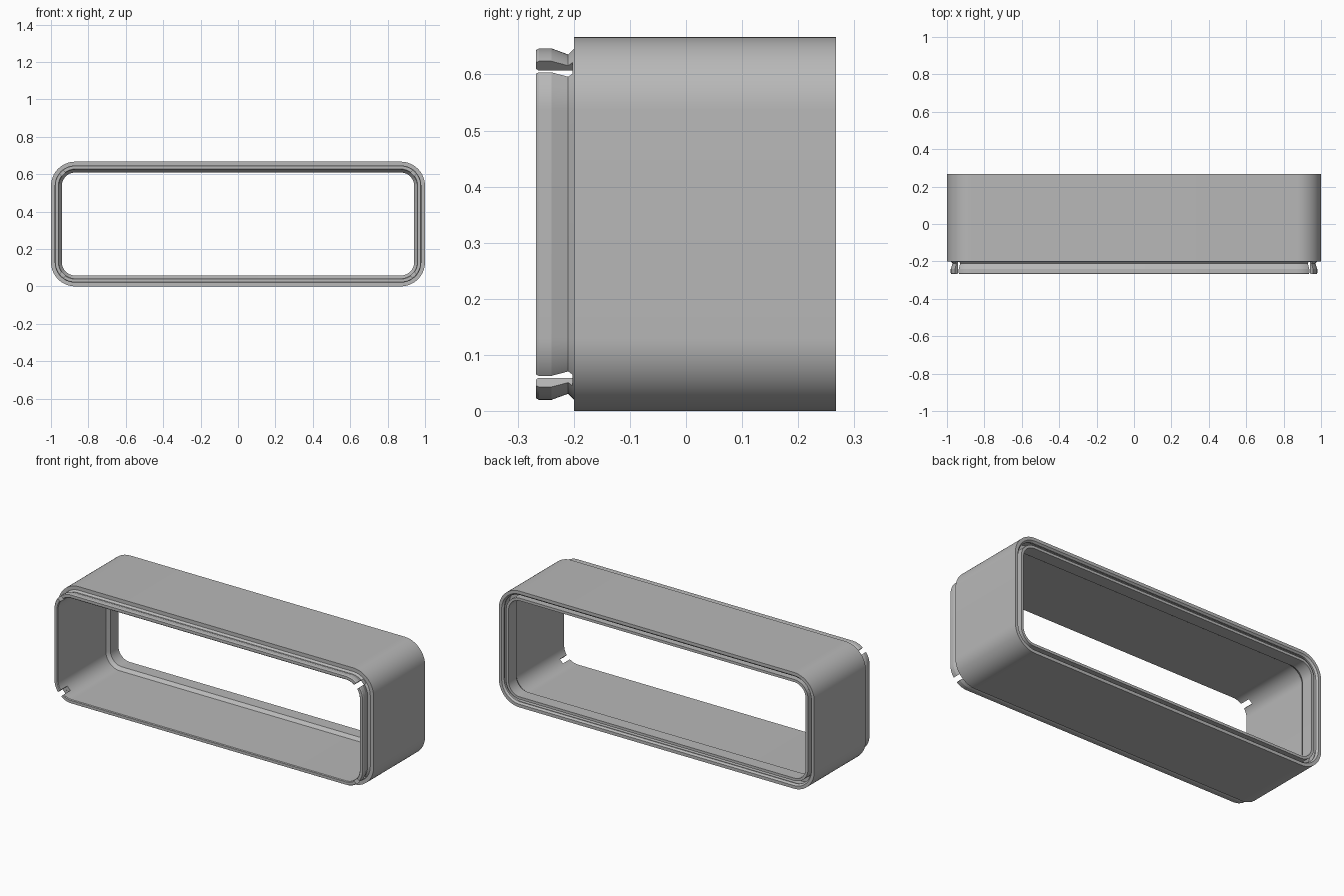
import bpy
import bmesh
import math
from mathutils import Matrix

cube = bpy.data.objects.get("Cube")
if cube:
    bpy.data.objects.remove(cube, do_unlink=True)

HALF_W, HALF_H, RADIUS = 1.0, 0.3333, 0.13
SEGMENTS = 16

grey = bpy.data.materials.new("plain grey")
grey.use_nodes = True
colour = (0.48, 0.48, 0.48, 1)
grey.diffuse_color = colour
grey.node_tree.nodes["Principled BSDF"].inputs["Base Color"].default_value = colour


def add_object(name, bm):
    bmesh.ops.recalc_face_normals(bm, faces=bm.faces)
    mesh = bpy.data.meshes.new(name)
    bm.to_mesh(mesh)
    bm.free()
    mesh.materials.append(grey)
    obj = bpy.data.objects.new(name, mesh)
    bpy.context.collection.objects.link(obj)
    return obj


def rounded_loop(bm, inset, y):
    """Rounded rectangle facing y, moved inward by inset."""
    r = RADIUS - inset
    loop = []
    for corner, (sx, sz) in enumerate([(1, 1), (-1, 1), (-1, -1), (1, -1)]):
        for i in range(SEGMENTS + 1):
            a = math.pi / 2 * (corner + i / SEGMENTS)
            x = sx * (HALF_W - RADIUS) + r * math.cos(a)
            z = sz * (HALF_H - RADIUS) + r * math.sin(a)
            loop.append(bm.verts.new((x, y, z + HALF_H)))
    return loop


# Wall cross-section as (inset, y): outer wall, rear socket, inner rim, front lip
profile = [
    (0.0, -0.2), (0.0, 0.267),
    (0.018, 0.267), (0.027, 0.257), (0.027, 0.25), (0.017, 0.23), (0.017, 0.198),
    (0.043, 0.198), (0.043, 0.262),
    (0.058, 0.262), (0.058, 0.19), (0.043, 0.17),
    (0.043, -0.263), (0.039, -0.267),
    (0.023, -0.267), (0.02, -0.262), (0.02, -0.24), (0.031, -0.21), (0.021, -0.2),
]

# Frame swept around the rounded rectangle
bm = bmesh.new()
loops = [rounded_loop(bm, inset, y) for inset, y in profile]
for a, b in zip(loops, loops[1:] + loops[:1]):
    n = len(a)
    for i in range(n):
        j = (i + 1) % n
        bm.faces.new((a[i], a[j], b[j], b[i]))
frame = add_object("rounded_frame", bm)

# Diagonal slots through the lip at each corner
bm = bmesh.new()
for sx in (-1, 1):
    for sz in (-1, 1):
        reach = RADIUS - 0.031
        centre = (sx * (HALF_W - RADIUS + reach * math.sqrt(0.5)), -0.252,
                  HALF_H + sz * (HALF_H - RADIUS + reach * math.sqrt(0.5)))
        matrix = (Matrix.Translation(centre)
                  @ Matrix.Rotation(-sx * sz * math.pi / 4, 4, "Y")
                  @ Matrix.Diagonal((0.08, 0.1, 0.028, 1)))
        bmesh.ops.create_cube(bm, size=1, matrix=matrix)
cutter = add_object("slot_cutter", bm)
cutter.hide_render = True

cut = frame.modifiers.new("corner slots", "BOOLEAN")
cut.operation = "DIFFERENCE"
cut.solver = "EXACT"
cut.object = cutter

bpy.ops.object.select_all(action="DESELECT")
frame.select_set(True)
bpy.context.view_layer.objects.active = frame
bpy.ops.object.modifier_apply(modifier=cut.name)
bpy.data.objects.remove(cutter, do_unlink=True)
bpy.ops.object.shade_smooth_by_angle(angle=math.radians(20))
